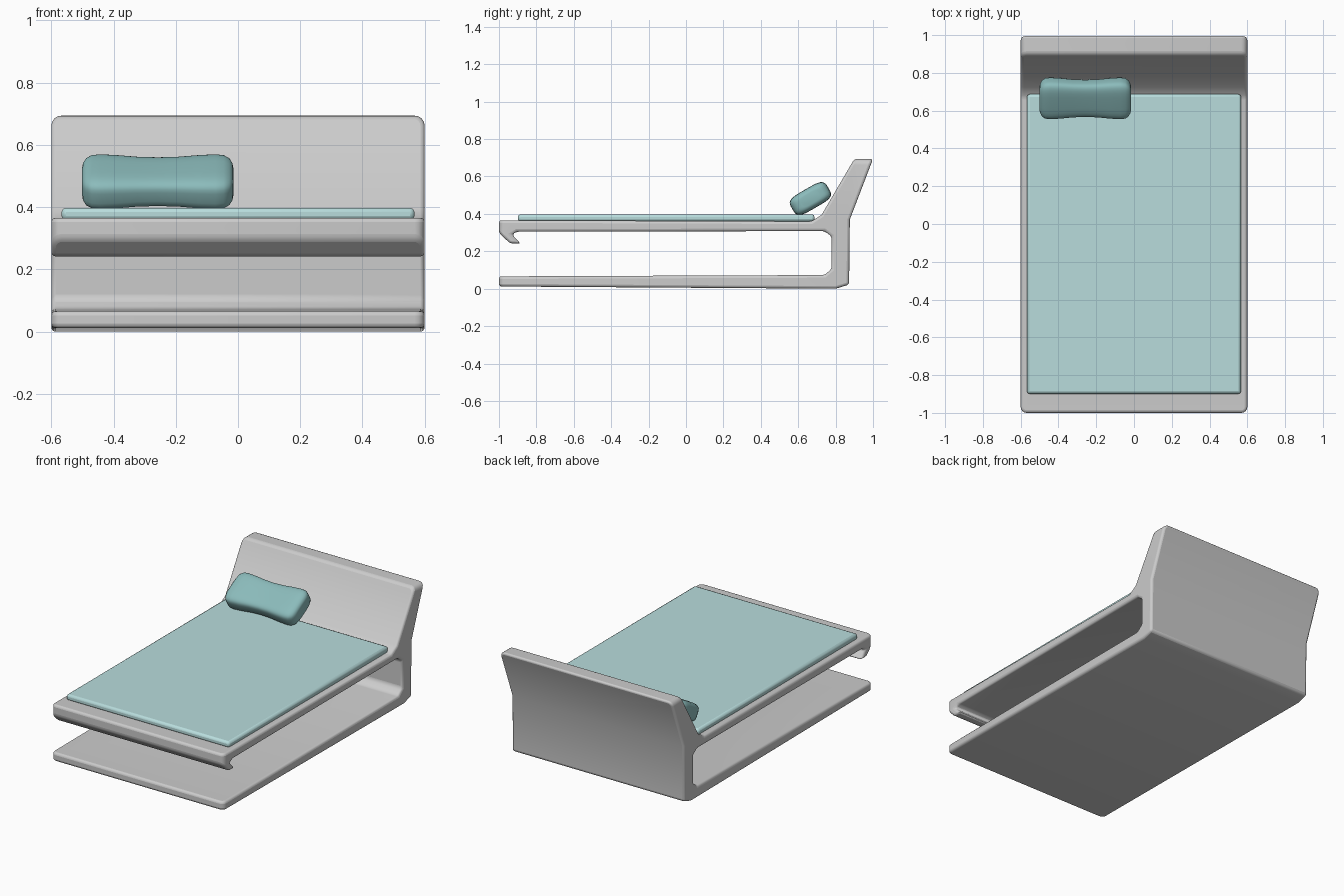
import bpy, bmesh, math
from mathutils import Matrix, Vector

if "Cube" in bpy.data.objects:
    bpy.data.objects.remove(bpy.data.objects["Cube"])


def material(name, color):
    m = bpy.data.materials.new(name)
    m.diffuse_color = color
    m.use_nodes = True
    m.node_tree.nodes["Principled BSDF"].inputs["Base Color"].default_value = m.diffuse_color
    return m


def add_object(name, bm, mat=None, angle=40):
    bmesh.ops.recalc_face_normals(bm, faces=bm.faces)
    mesh = bpy.data.meshes.new(name)
    bm.to_mesh(mesh)
    bm.free()
    ob = bpy.data.objects.new(name, mesh)
    bpy.context.collection.objects.link(ob)
    if mat:
        mesh.materials.append(mat)
    bpy.context.view_layer.objects.active = ob
    ob.select_set(True)
    bpy.ops.object.shade_smooth_by_angle(angle=math.radians(angle))
    ob.select_set(False)
    return ob


def add_bevel(ob, width, segments):
    b = ob.modifiers.new("Rounding", 'BEVEL')
    b.width, b.segments = width, segments
    b.limit_method, b.angle_limit = 'ANGLE', math.radians(28)


# Bed frame: one C-shaped side profile (y, z) extruded across the width
profile = [(-1, .012), (.80, .0), (.872, .022), (.876, .37), (1, .694), (.90, .694),
           (.725, .395), (.67, .36), (-1, .366), (-1, .298), (-.94, .242), (-.885, .242),
           (-.93, .29), (-.905, .305), (.74, .308), (.778, .28), (.778, .105), (.74, .073),
           (-1, .066)]
n = len(profile)
bm = bmesh.new()
face = bm.faces.new([bm.verts.new((-.6, y, z)) for y, z in profile])
new = bmesh.ops.extrude_face_region(bm, geom=[face], use_keep_orig=True)
bmesh.ops.translate(bm, vec=(1.2, 0, 0),
                    verts=[v for v in new["geom"] if isinstance(v, bmesh.types.BMVert)])
# Round the free corners of the base and headboard seen in plan
bm.edges.ensure_lookup_table()
ends = [((-1, .012), (-1, .066)), ((1, .694), (.90, .694)), ((-1, .366), (-1, .298))]


def is_end(edge):
    a, b = edge.verts
    if abs(a.co.x - b.co.x) > .01:
        return False
    pts = [(v.co.y, v.co.z) for v in (a, b)]
    return any(all(min(math.dist(p, q) for q in e) < 1e-4 for p in pts) for e in ends)


# Only the outermost cap edges get the larger corner radius
bmesh.ops.bevel(bm, geom=[e for e in bm.edges if is_end(e)], offset=.032,
                segments=4, profile=.5, affect='EDGES')
frame = add_object("bed_frame", bm)
add_bevel(frame, .014, 3)

# Mattress
bm = bmesh.new()
bmesh.ops.create_cube(bm, size=1, matrix=Matrix.Translation((0, -.106, .378)) @
                      Matrix.Diagonal((1.134, 1.586, .04, 1)))
mattress = add_object("mattress", bm, material("pale_teal", (.48, .72, .72, 1)), 30)
add_bevel(mattress, .014, 2)

# Pillow: soft box sections lofted along x, pinched at the middle
bm = bmesh.new()
sections = [(-.243, .50), (-.24, .68), (-.23, .86), (-.212, .97), (-.185, 1), (-.13, .97), (-.065, .91)]
sections += [(0, .89)] + [(-x, s) for x, s in reversed(sections)]
rings = []
for x, s in sections:
    ring = []
    for i in range(32):
        a = 2 * math.pi * (i + .5) / 32
        c, d = math.cos(a), math.sin(a)
        ring.append(bm.verts.new((x, .112 * s * math.copysign(abs(c) ** .5, c),
                                  .056 * s * math.copysign(abs(d) ** .5, d))))
    rings.append(ring)
for r0, r1 in zip(rings, rings[1:]):
    for i in range(32):
        j = (i + 1) % 32
        bm.faces.new((r0[i], r0[j], r1[j], r1[i]))
bm.faces.new(rings[0])
bm.faces.new(rings[-1])
pillow = add_object("pillow", bm, material("teal", (.26, .50, .50, 1)), 60)
pillow.location = (-.258, .665, .482)
pillow.rotation_euler.x = math.radians(30)
